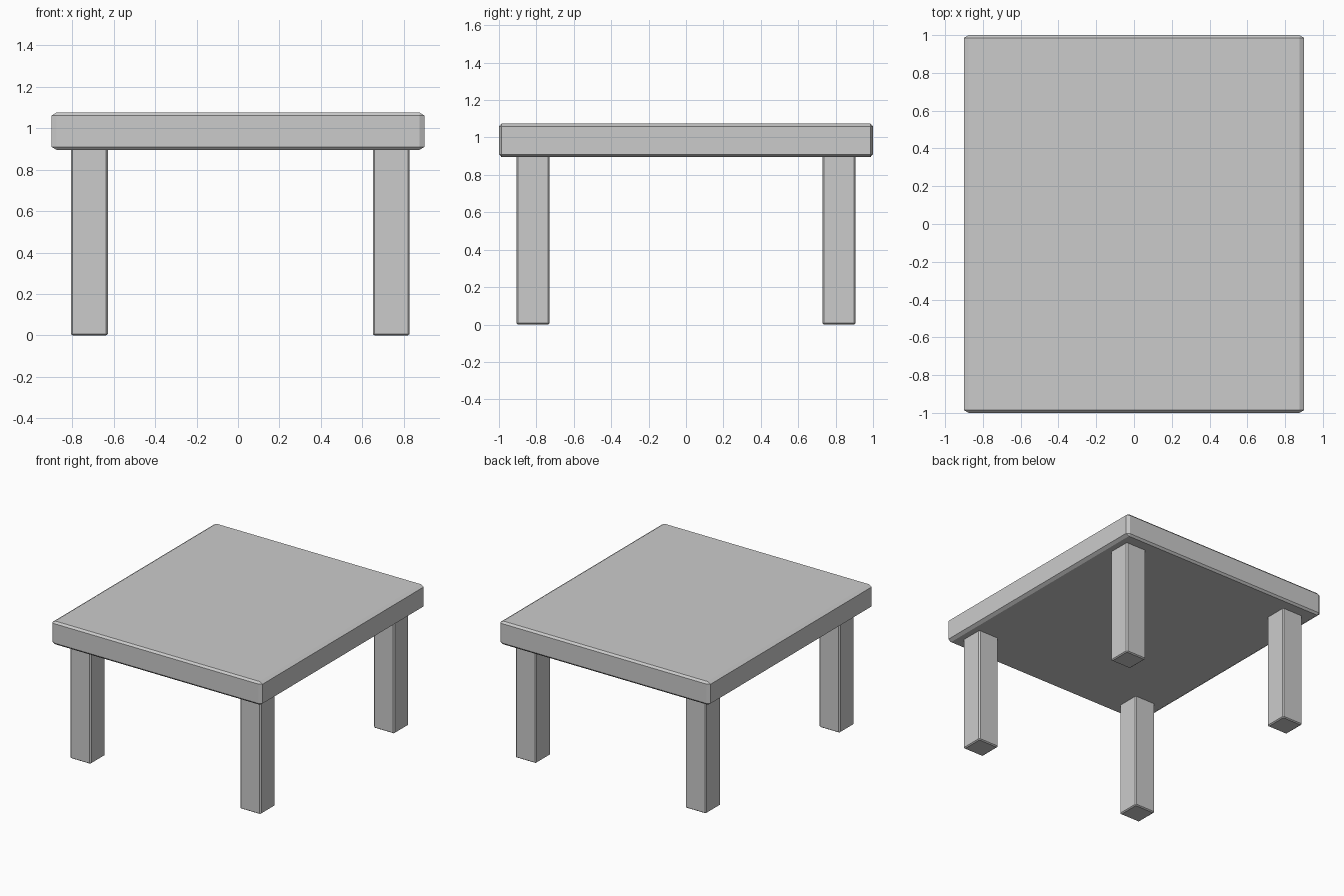
import bpy, bmesh
from mathutils import Vector

if "Cube" in bpy.data.objects:
    bpy.data.objects.remove(bpy.data.objects["Cube"])


def chamfered_box(name, centre, size, cut):
    """Box with single-segment chamfers; cut gives the chamfer depth per axis."""
    bm = bmesh.new()
    bmesh.ops.create_cube(bm, size=1.0)
    # Work in chamfer units so one bevel gives a different depth per axis
    bmesh.ops.scale(bm, vec=Vector([s / c for s, c in zip(size, cut)]), verts=bm.verts)
    bmesh.ops.bevel(bm, geom=bm.edges[:], offset=1.0, offset_type='OFFSET',
                    segments=1, profile=0.5, affect='EDGES')
    bmesh.ops.scale(bm, vec=Vector(cut), verts=bm.verts)
    bmesh.ops.recalc_face_normals(bm, faces=bm.faces)
    mesh = bpy.data.meshes.new(name)
    bm.to_mesh(mesh)
    bm.free()
    obj = bpy.data.objects.new(name, mesh)
    obj.location = centre
    bpy.context.collection.objects.link(obj)
    return obj


# Table top
chamfered_box("table_top", (0, 0, 0.985), (1.8, 2.0, 0.18), (0.025, 0.014, 0.015))

# Four legs, the set sits slightly off centre in x
LEG_HEIGHT = 0.905
for side, x in (("left", -0.717), ("right", 0.739)):
    for end, y in (("front", -0.818), ("back", 0.818)):
        chamfered_box(f"{end}_{side}_leg", (x, y, LEG_HEIGHT / 2),
                      (0.178, 0.178, LEG_HEIGHT), (0.009, 0.009, 0.007))
